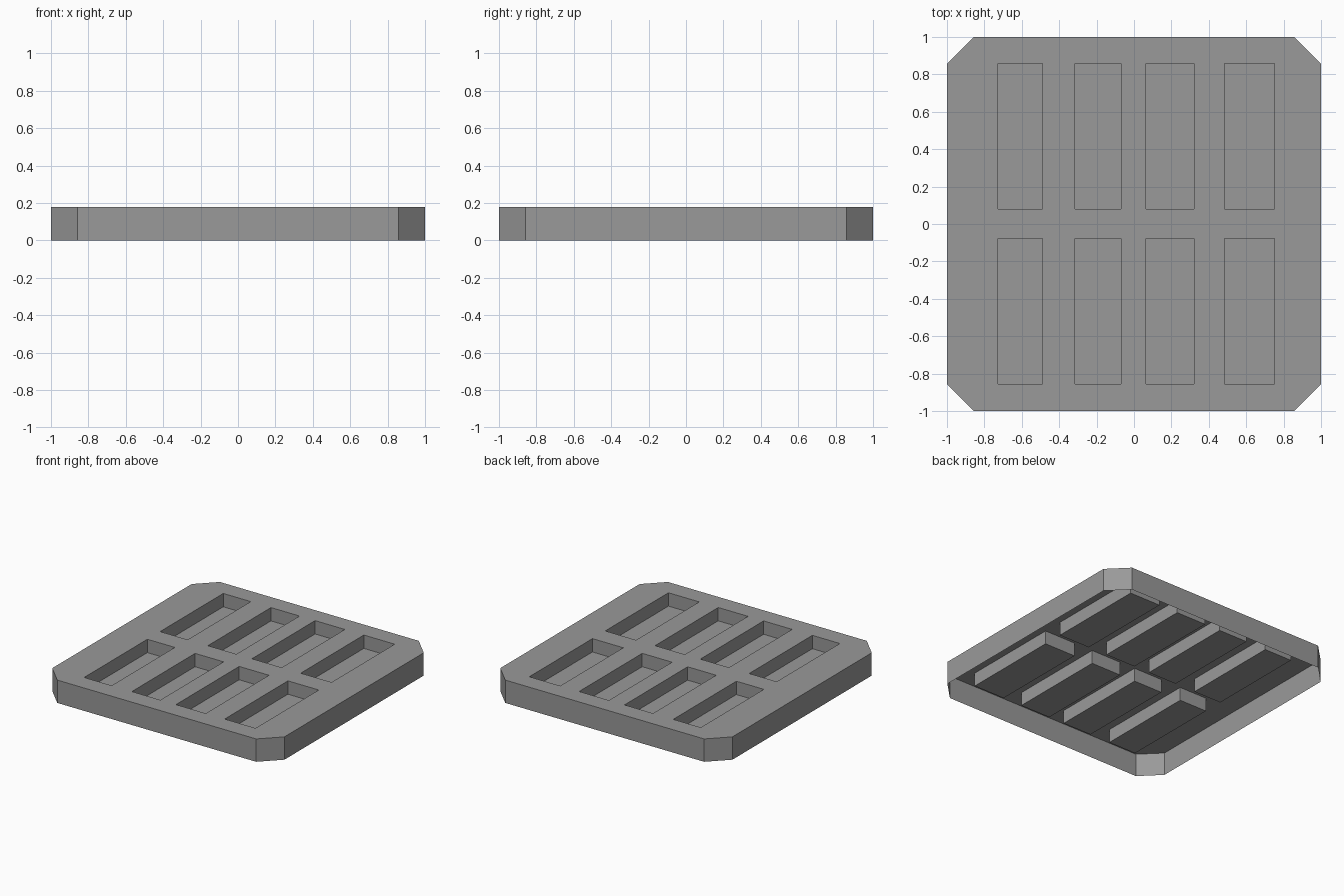
import bpy
import bmesh
from mathutils import Vector

if "Cube" in bpy.data.objects:
    bpy.data.objects.remove(bpy.data.objects["Cube"])

HEIGHT, CORNER, DEPTH = 0.178, 0.857, 0.104
COLUMNS = [(-0.727, -0.49), (-0.316, -0.07), (0.064, 0.321), (0.484, 0.75)]
ROWS = [(-0.855, -0.077), (0.08, 0.857)]

grey = bpy.data.materials.new("mid grey")
grey.use_nodes = True
colour = (0.32, 0.32, 0.32, 1)
grey.diffuse_color = colour
grey.node_tree.nodes["Principled BSDF"].inputs["Base Color"].default_value = colour


def inside(value, spans):
    return any(low < value < high for low, high in spans)


# Chamfered square top sheet
bm = bmesh.new()
outline = []
for sx, sy in [(1, 1), (-1, 1), (-1, -1), (1, -1)]:
    pair = [(sx, sy * CORNER), (sx * CORNER, sy)]
    outline += pair if sx * sy > 0 else pair[::-1]
bm.faces.new([bm.verts.new((x, y, HEIGHT)) for x, y in outline])

# Score the sheet along the pocket edges
for axis, spans in ((Vector((1, 0, 0)), COLUMNS), (Vector((0, 1, 0)), ROWS)):
    for span in spans:
        for position in span:
            bmesh.ops.bisect_plane(bm, geom=bm.verts[:] + bm.edges[:] + bm.faces[:],
                                   dist=0.0001, plane_co=axis * position, plane_no=axis)

# Outer skirt, open underneath
rim = [e for e in bm.edges if e.is_boundary]
skirt = bmesh.ops.extrude_edge_only(bm, edges=rim)["geom"]
for item in skirt:
    if isinstance(item, bmesh.types.BMVert):
        item.co.z = 0

# Eight sunken rectangular pockets
bm.normal_update()
pockets = []
for face in bm.faces:
    centre = face.calc_center_median()
    if abs(face.normal.z) > 0.9 and inside(centre.x, COLUMNS) and inside(centre.y, ROWS):
        pockets.append(face)
bmesh.ops.inset_region(bm, faces=pockets, thickness=0, depth=-DEPTH, use_even_offset=True)

# Tidy the flat faces and point the top upwards
bmesh.ops.dissolve_limit(bm, angle_limit=0.01, verts=bm.verts[:], edges=bm.edges[:])
bmesh.ops.recalc_face_normals(bm, faces=bm.faces[:])
bm.normal_update()
if sum(f.normal.z * f.calc_area() for f in bm.faces) < 0:
    bmesh.ops.reverse_faces(bm, faces=bm.faces[:])

mesh = bpy.data.meshes.new("pocketed_tray")
bm.to_mesh(mesh)
bm.free()
mesh.materials.append(grey)
tray = bpy.data.objects.new("pocketed_tray", mesh)
bpy.context.collection.objects.link(tray)
